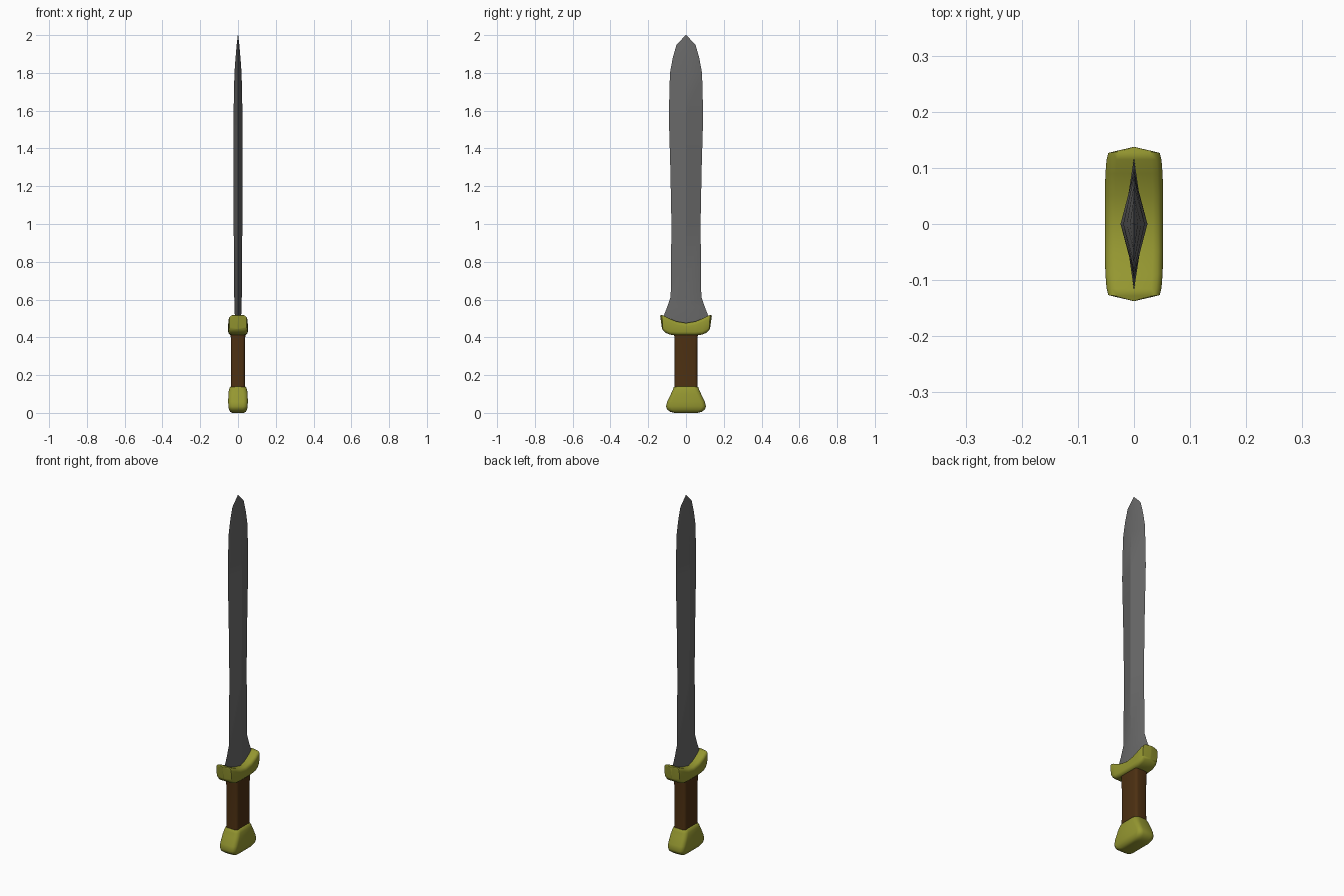
import bpy
import bmesh
from math import cos, sin, pi, radians
from mathutils import Vector

cube = bpy.data.objects.get("Cube")
if cube:
    bpy.data.objects.remove(cube)


def material(name, rgb):
    mat = bpy.data.materials.new(name)
    mat.use_nodes = True
    colour = (*rgb, 1.0)
    mat.diffuse_color = colour
    bsdf = next(n for n in mat.node_tree.nodes if n.type == "BSDF_PRINCIPLED")
    bsdf.inputs["Base Color"].default_value = colour
    return mat


def rounded_ring(centre, u, v, radius, steps=3):
    """Rounded rectangle spanned by the half-axis vectors u and v."""
    centre, u, v = Vector(centre), Vector(u), Vector(v)
    radius = min(radius, u.length * 0.95, v.length * 0.95)
    du, dv = u.normalized(), v.normalized()
    ring = []
    for corner, (su, sv) in enumerate([(1, 1), (-1, 1), (-1, -1), (1, -1)]):
        base = centre + su * (u - du * radius) + sv * (v - dv * radius)
        for i in range(steps + 1):
            a = (corner + i / steps) * pi / 2
            ring.append(base + radius * (cos(a) * du + sin(a) * dv))
    return ring


def loft(name, rings, mat, angle):
    """Skin a stack of rings, cap both ends and shade it."""
    bm = bmesh.new()
    loops = [[bm.verts.new(p) for p in ring] for ring in rings]
    for a, b in zip(loops, loops[1:]):
        for i in range(len(a)):
            j = (i + 1) % len(a)
            bm.faces.new((a[i], a[j], b[j], b[i]))
    bm.faces.new(loops[0])
    bm.faces.new(loops[-1])
    bmesh.ops.remove_doubles(bm, verts=bm.verts, dist=0.0002)
    bmesh.ops.recalc_face_normals(bm, faces=bm.faces)
    mesh = bpy.data.meshes.new(name)
    bm.to_mesh(mesh)
    bm.free()
    mesh.materials.append(mat)
    obj = bpy.data.objects.new(name, mesh)
    bpy.context.collection.objects.link(obj)
    bpy.ops.object.select_all(action="DESELECT")
    obj.select_set(True)
    bpy.context.view_layer.objects.active = obj
    bpy.ops.object.shade_smooth_by_angle(angle=radians(angle))
    return obj


steel = material("grey steel", (0.14, 0.14, 0.14))
brass = material("olive brass", (0.30, 0.31, 0.03))
leather = material("brown leather", (0.075, 0.03, 0.006))

# Blade: diamond sections as (height, half width, half thickness)
blade = [(0.45, 0.10, 0.015), (0.515, 0.118, 0.017), (0.56, 0.10, 0.018),
         (0.615, 0.081, 0.02), (1.0, 0.077, 0.023), (1.3, 0.083, 0.024),
         (1.57, 0.091, 0.024), (1.8, 0.085, 0.019), (1.88, 0.07, 0.013),
         (1.95, 0.05, 0.007), (2.0, 0.001, 0.001)]
loft("blade", [[(t, 0, z), (0, w, z), (-t, 0, z), (0, -w, z)]
               for z, w, t in blade], steel, 25)

# Guard: sections as (low y, low z, high y, high z, half depth), mirrored
half = [(0, 0.411, 0, 0.476, 0.052), (0.045, 0.411, 0.05, 0.484, 0.052),
        (0.085, 0.414, 0.09, 0.501, 0.051), (0.11, 0.425, 0.115, 0.514, 0.049),
        (0.122, 0.438, 0.128, 0.518, 0.046), (0.127, 0.445, 0.137, 0.516, 0.004)]
mirrored = [(-a, b, -c, d, e) for a, b, c, d, e in reversed(half[1:])]
guard_rings = []
for y0, z0, y1, z1, depth in mirrored + half:
    low, high = Vector((0, y0, z0)), Vector((0, y1, z1))
    guard_rings.append(rounded_ring((low + high) / 2, (depth, 0, 0),
                                    (high - low) / 2, 0.018))
loft("guard", guard_rings, brass, 45)


def upright(sections, radius):
    """Horizontal rings from (height, half depth, half width)."""
    return [rounded_ring((0, 0, z), (x, 0, 0), (0, y, 0), radius)
            for z, x, y in sections]


# Grip: softened bar, slightly waisted
grip = [(0.12, 0.037, 0.062), (0.2, 0.036, 0.06),
        (0.34, 0.037, 0.06), (0.43, 0.039, 0.063)]
loft("grip", upright(grip, 0.015), leather, 50)

# Pommel: flared block with rounded base
pommel = [(0.0, 0.03, 0.06), (0.005, 0.041, 0.082), (0.018, 0.048, 0.1),
          (0.035, 0.051, 0.106), (0.06, 0.052, 0.099), (0.1, 0.051, 0.08),
          (0.122, 0.048, 0.07), (0.136, 0.043, 0.065), (0.141, 0.036, 0.058)]
loft("pommel", upright(pommel, 0.024), brass, 60)
